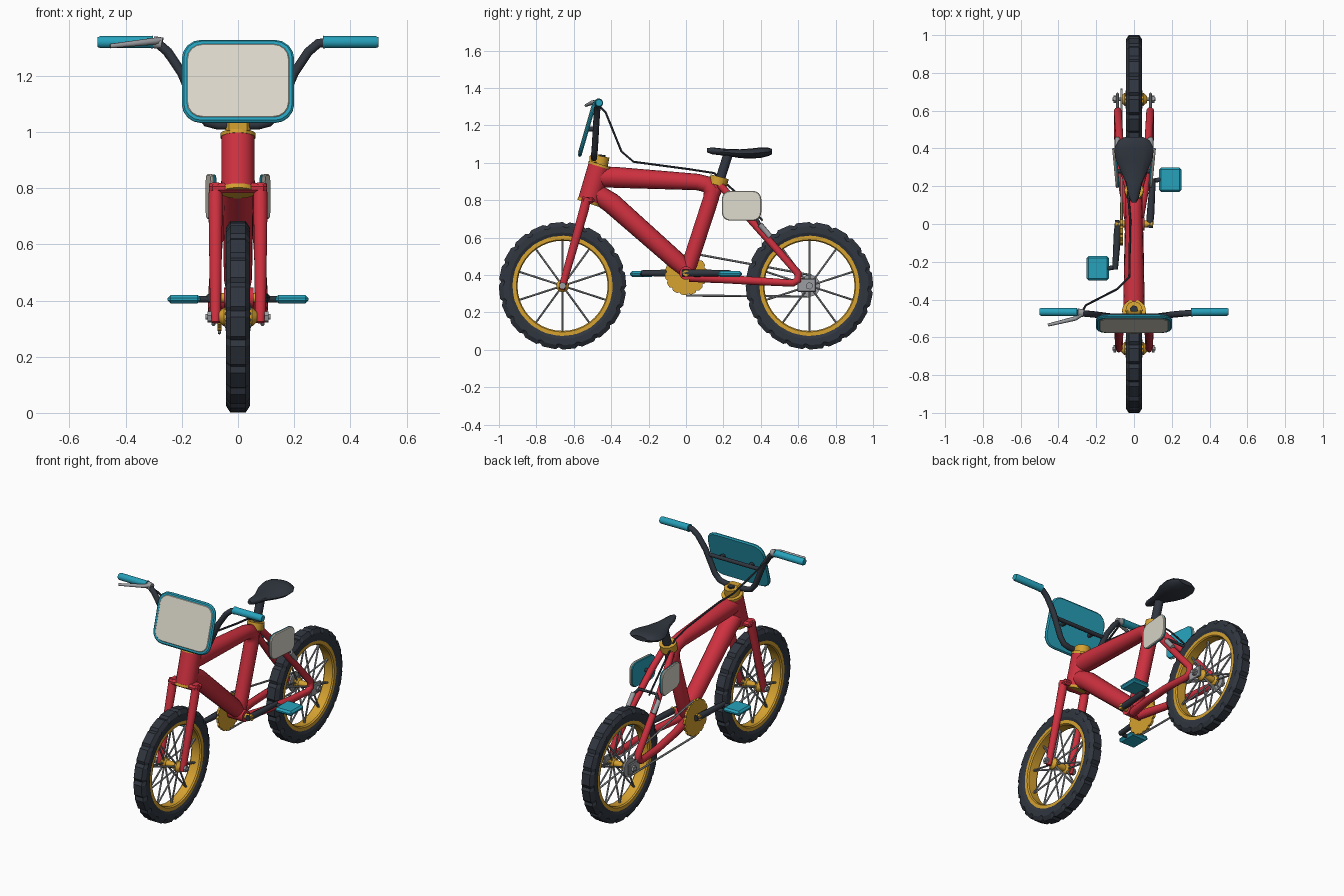
import bpy, bmesh, math
from mathutils import Vector

if "Cube" in bpy.data.objects:
    bpy.data.objects.remove(bpy.data.objects["Cube"])

def mat(name, col):
    m = bpy.data.materials.new(name)
    m.diffuse_color = (*col, 1)
    m.use_nodes = True
    m.node_tree.nodes["Principled BSDF"].inputs["Base Color"].default_value = m.diffuse_color
    return m

RED = mat("red", (0.62, 0.03, 0.05))
GOLD = mat("gold", (0.67, 0.36, 0.03))
TEAL = mat("teal", (0.02, 0.36, 0.50))
DARK = mat("dark", (0.03, 0.037, 0.05))
CREAM = mat("cream", (0.72, 0.69, 0.60))
STEEL = mat("steel", (0.33, 0.34, 0.36))

def finish(name, bm, m, angle=35):
    bmesh.ops.remove_doubles(bm, verts=bm.verts, dist=1e-5)
    bmesh.ops.recalc_face_normals(bm, faces=bm.faces)
    me = bpy.data.meshes.new(name)
    bm.to_mesh(me)
    bm.free()
    me.polygons.foreach_set("use_smooth", [True] * len(me.polygons))
    me.set_sharp_from_angle(angle=math.radians(angle))
    if m:
        me.materials.append(m)
    ob = bpy.data.objects.new(name, me)
    bpy.context.collection.objects.link(ob)
    return ob

def skin(bm, rings, loop_rings=False, loop_prof=True):
    vs = [[bm.verts.new(p) for p in r] for r in rings]
    n, k = len(vs), len(vs[0])
    for i in range(n if loop_rings else n - 1):
        a, b = vs[i], vs[(i + 1) % n]
        for j in range(k if loop_prof else k - 1):
            bm.faces.new((a[j], a[(j + 1) % k], b[(j + 1) % k], b[j]))
    if not loop_rings:
        bm.faces.new(vs[0])
        bm.faces.new(vs[-1])

def tubes(name, paths, radius, m, sides=12):
    """Sweep a round section along each path; radius is a number or one per point."""
    bm = bmesh.new()
    for path in paths:
        P = [Vector(p) for p in path]
        rad = radius if isinstance(radius, (list, tuple)) else [radius] * len(P)
        dirs = [(b - a).normalized() for a, b in zip(P, P[1:])]
        side = dirs[0].orthogonal().normalized()
        rings = []
        for i, p in enumerate(P):
            d0, d1 = dirs[max(i - 1, 0)], dirs[min(i, len(dirs) - 1)]
            t = (d0 + d1).normalized()
            side = (side - t * side.dot(t)).normalized()
            up = t.cross(side)
            rings.append([p + rad[i] * (side * math.cos(a) + up * math.sin(a))
                          for a in (math.tau * k / sides for k in range(sides))])
        skin(bm, rings)
    return finish(name, bm, m, 50)

def lathe(name, prof, c, m, n=24, steps=None, base=0, closed=False, angle=35):
    """Spin (x, r) profile about the x axis; steps = [(angle, radial scale)]."""
    bm = bmesh.new()
    steps = steps or [(math.tau * i / n, 1) for i in range(n)]
    rings = []
    for a, s in steps:
        rings.append([(c[0] + x, c[1] + (base + (r - base) * s) * math.cos(a),
                       c[2] + (base + (r - base) * s) * math.sin(a)) for x, r in prof])
    skin(bm, rings, True, closed)
    bmesh.ops.dissolve_degenerate(bm, edges=bm.edges, dist=1e-6)
    return finish(name, bm, m, angle)

def box(name, c, size, m, bevel=0.006):
    bm = bmesh.new()
    bmesh.ops.create_cube(bm, size=1)
    for v in bm.verts:
        v.co = Vector(c) + Vector(v.co[i] * size[i] for i in range(3))
    bmesh.ops.bevel(bm, geom=bm.edges, offset=bevel, segments=1, affect='EDGES')
    return finish(name, bm, m, 30)

def plate(name, c, u, v, w, h, r, t, m):
    """Rounded rectangular slab in the u, v plane, edges chamfered."""
    u, v = Vector(u).normalized(), Vector(v).normalized()
    nrm = u.cross(v)
    def ring(inset, off):
        out = []
        for q, (sx, sy) in enumerate(((1, 1), (-1, 1), (-1, -1), (1, -1))):
            for k in range(5):
                a = math.pi / 2 * (q + k / 4)
                x = sx * (w / 2 - r) + (r - inset) * math.cos(a)
                y = sy * (h / 2 - r) + (r - inset) * math.sin(a)
                out.append(Vector(c) + u * x + v * y + nrm * off)
        return out
    bm = bmesh.new()
    e = t * 0.35
    skin(bm, [ring(e, -t / 2), ring(0, -t / 2 + e), ring(0, t / 2 - e), ring(e, t / 2)])
    return finish(name, bm, m, 30)

def flip(path, s):
    return [(s * x, y, z) for x, y, z in path]

def both(path):
    return [path, flip(path, -1)]

# Wheels
for tag, cy in (("front", -0.66), ("rear", 0.66)):
    c = (0, cy, 0.342)
    half = [(0.032, 0.258), (0.043, 0.285), (0.042, 0.318), (0.027, 0.341)]
    prof = half + [(-x, r) for x, r in reversed(half)]
    knobs = [(math.tau * (k + f) / 20, s) for k in range(20)
             for f, s in ((0, 1), (0.65, 1), (0.8, 0.86))]
    lathe(tag + "_tire", prof, c, DARK, steps=knobs, base=0.262, closed=True, angle=15)
    rim = [(0.028, 0.241), (0.036, 0.247), (0.036, 0.272),
           (-0.036, 0.272), (-0.036, 0.247), (-0.028, 0.241)]
    lathe(tag + "_rim", rim, c, GOLD, n=40, closed=True)
    hub = [(0.068, 0), (0.068, 0.018), (0.05, 0.034), (0.04, 0.034), (0.03, 0.02)]
    lathe(tag + "_hub", hub + [(-x, r) for x, r in reversed(hub)], c, GOLD, n=16)
    tubes(tag + "_axle", [[(-0.115, cy, 0.342), (0.115, cy, 0.342)]], 0.01, STEEL)
    tubes(tag + "_axle_nuts", both([(0.095, cy, 0.342), (0.108, cy, 0.342)]), 0.02, STEEL, 6)
    spokes = []
    for k in range(10):
        a = math.pi / 2 + math.tau * k / 10
        d = Vector((0, math.cos(a), math.sin(a)))
        for s in (1, -1):
            spokes.append([Vector(c) + d * 0.025 + Vector((s * 0.043, 0, 0)), Vector(c) + d * 0.246])
    tubes(tag + "_spokes", spokes, 0.0055, STEEL, 6)

# Fork and head tube
tubes("fork_legs", both([(0.08, -0.53, 0.815), (0.08, -0.545, 0.75), (0.08, -0.655, 0.36),
                         (0.08, -0.664, 0.322)]), [0.024, 0.026, 0.02, 0.016], RED)
box("fork_crown", (0, -0.525, 0.8), (0.205, 0.07, 0.036), RED, 0.012)
tubes("head_tube", [[(0, -0.519, 0.795), (0, -0.463, 0.985)]], 0.06, RED, 20)
tubes("head_lower_ring", [[(0, -0.523, 0.783), (0, -0.518, 0.798)]], 0.062, GOLD, 20)
tubes("head_upper_ring", [[(0, -0.464, 0.98), (0, -0.46, 0.993)]], 0.063, GOLD, 20)
tubes("stem", [[(0, -0.462, 0.985), (0, -0.453, 1.035)]], 0.044, GOLD, 16)
box("stem_clamp", (0, -0.485, 1.02), (0.085, 0.06, 0.05), GOLD, 0.01)
tubes("stem_bolt", [[(0, -0.453, 1.03), (0, -0.452, 1.043)]], 0.022, DARK, 6)

# Main frame
tubes("top_and_seat_tube", [[(0, -0.46, 0.925), (0, -0.38, 0.922), (0, 0.06, 0.897), (0, 0.11, 0.885),
                             (0, 0.137, 0.855), (0, 0.134, 0.81), (0, 0.02, 0.46), (0, 0, 0.41)]],
      [0.055, 0.056, 0.044, 0.045, 0.045, 0.043, 0.042, 0.038], RED, 16)
tubes("down_tube", [[(0, -0.5, 0.85), (0, -0.4, 0.785), (0, -0.05, 0.475), (0, 0, 0.425)]],
      [0.05, 0.056, 0.05, 0.04], RED, 16)
tubes("seat_lug", [[(0, 0.13, 0.8), (0, 0.175, 0.9)]], [0.038, 0.036], RED, 16)
tubes("rear_stays", both([(0.025, 0.02, 0.388), (0.06, 0.2, 0.378), (0.083, 0.4, 0.366),
                          (0.086, 0.57, 0.356), (0.086, 0.598, 0.372), (0.086, 0.598, 0.41),
                          (0.075, 0.43, 0.6), (0.05, 0.27, 0.78), (0.025, 0.175, 0.89)]),
      [0.026, 0.023, 0.022, 0.02, 0.021, 0.021, 0.02, 0.02, 0.02], RED)
for s, tag in ((1, "right"), (-1, "left")):
    box(tag + "_dropout", (s * 0.087, 0.645, 0.345), (0.014, 0.1, 0.07), STEEL, 0.004)

# Seat, post and clamp
tubes("seat_post", [[(0, 0.16, 0.84), (0, 0.225, 1.045)]], 0.026, DARK)
tubes("seat_clamp", [[(0, 0.168, 0.88), (0, 0.18, 0.925)]], 0.05, GOLD, 16)
bm = bmesh.new()
rings = []
for y, w, lo, hi in ((0.113, 0.012, 1.055, 1.078), (0.14, 0.026, 1.045, 1.082), (0.22, 0.045, 1.036, 1.074),
                     (0.29, 0.075, 1.025, 1.072), (0.345, 0.099, 1.022, 1.076), (0.4, 0.104, 1.026, 1.082),
                     (0.44, 0.085, 1.036, 1.081), (0.46, 0.05, 1.045, 1.074)):
    rings.append([(w * math.cos(a), y, (lo + hi) / 2 + (hi - lo) / 2 * math.sin(a))
                  for a in (math.tau * k / 12 for k in range(12))])
skin(bm, rings)
finish("seat", bm, DARK)

# Handlebar, grips and crossbar
bar = [(0.32, -0.47, 1.32), (0.285, -0.472, 1.315), (0.25, -0.475, 1.285), (0.2, -0.48, 1.21),
       (0.14, -0.488, 1.07), (0.11, -0.492, 1.035), (0.07, -0.492, 1.025)]
tubes("handlebar", [bar + flip(bar[::-1], -1)], 0.017, DARK)
tubes("handlebar_crossbar", [[(-0.185, -0.485, 1.18), (0.185, -0.485, 1.18)]], 0.012, DARK)
tubes("grips", both([(0.302, -0.467, 1.32), (0.312, -0.467, 1.32), (0.49, -0.465, 1.32),
                     (0.5, -0.465, 1.32)]), [0.024, 0.022, 0.022, 0.018], TEAL)

# Number plate and side plates
up = Vector((0, 0.085, 0.295))
front = Vector((1, 0, 0)).cross(up).normalized()
mid = Vector((0, -0.528, 1.18))
plate("front_plate", mid, (1, 0, 0), up, 0.4, 0.307, 0.07, 0.02, TEAL)
plate("front_plate_face", mid + front * 0.009, (1, 0, 0), up, 0.364, 0.271, 0.055, 0.008, CREAM)
tubes("front_plate_mounts", both([(0.1, -0.485, 1.18), (0.1, -0.525, 1.18)]), 0.014, DARK, 8)
for s, tag in ((1, "right"), (-1, "left")):
    u = Vector((0.02, 0.21, 0)) if s > 0 else Vector((0.02, -0.21, 0))
    plate(tag + "_side_plate", (s * 0.1, 0.297, 0.77), u, (0, 0, 1), 0.212, 0.16, 0.045, 0.012, CREAM)
    plate(tag + "_side_plate_back", (s * 0.09, 0.297, 0.77), u, (0, 0, 1), 0.208, 0.156, 0.043, 0.01, TEAL)
tubes("side_plate_mounts", both([(0.05, 0.28, 0.77), (0.092, 0.28, 0.77)]), 0.012, DARK, 8)

# Cranks, chainring and pedals
tubes("crank_shell", [[(-0.05, 0, 0.41), (0.055, 0, 0.41)]], 0.036, RED, 20)
tubes("crank_axle", [[(-0.1, 0, 0.41), (0.1, 0, 0.41)]], 0.018, GOLD)
teeth = [(math.tau * (k + f) / 14, s) for k in range(14) for f, s in ((0, 1), (0.5, 1), (0.75, 0.92))]
lathe("chainring", [(0.007, 0), (0.007, 0.113), (-0.007, 0.113), (-0.007, 0)], (-0.066, 0, 0.405), GOLD, steps=teeth)
for s, tag in ((1, "right"), (-1, "left")):
    tubes(tag + "_crank", [[(s * 0.082, -s * 0.02, 0.41), (s * 0.088, s * 0.06, 0.41), (s * 0.1, s * 0.24, 0.41)]],
          [0.018, 0.02, 0.015], DARK, 8)
    tubes(tag + "_pedal_axle", [[(s * 0.095, s * 0.228, 0.405), (s * 0.145, s * 0.236, 0.405)]], 0.012, DARK, 8)
    box(tag + "_pedal", (s * 0.192, s * 0.235, 0.405), (0.118, 0.13, 0.03), TEAL, 0.011)

# Chain and rear sprocket
tubes("chain", [[(-0.066, 0.025, 0.517), (-0.066, 0.67, 0.399)],
                [(-0.066, 0, 0.29), (-0.066, 0.66, 0.285)]], 0.006, STEEL, 6)
lathe("rear_sprocket", [(0.005, 0), (0.005, 0.058), (-0.005, 0.058), (-0.005, 0)], (-0.066, 0.66, 0.342), STEEL, n=16)

# Brake lever, cable and rear brake
tubes("brake_lever", [[(-0.275, -0.475, 1.325), (-0.31, -0.5, 1.322), (-0.455, -0.535, 1.306)]],
      [0.012, 0.012, 0.008], STEEL, 8)
tubes("lever_clamp", [[(-0.27, -0.472, 1.315), (-0.3, -0.469, 1.32)]], 0.022, STEEL)
tubes("brake_cable", [[(-0.28, -0.475, 1.315), (-0.255, -0.43, 1.27), (-0.09, -0.345, 1.06), (-0.025, -0.28, 1.005),
                       (-0.02, 0.02, 0.965), (-0.03, 0.15, 0.945), (-0.035, 0.28, 0.83),
                       (-0.03, 0.41, 0.69)]], 0.006, DARK, 6)
tubes("rear_brake_bridge", [[(-0.09, 0.4, 0.66), (-0.06, 0.38, 0.695), (0.06, 0.38, 0.695),
                             (0.09, 0.4, 0.66)]], 0.009, DARK, 8)
tubes("rear_brake_arms", both([(0.088, 0.395, 0.67), (0.088, 0.45, 0.605)]), 0.015, STEEL, 8)
